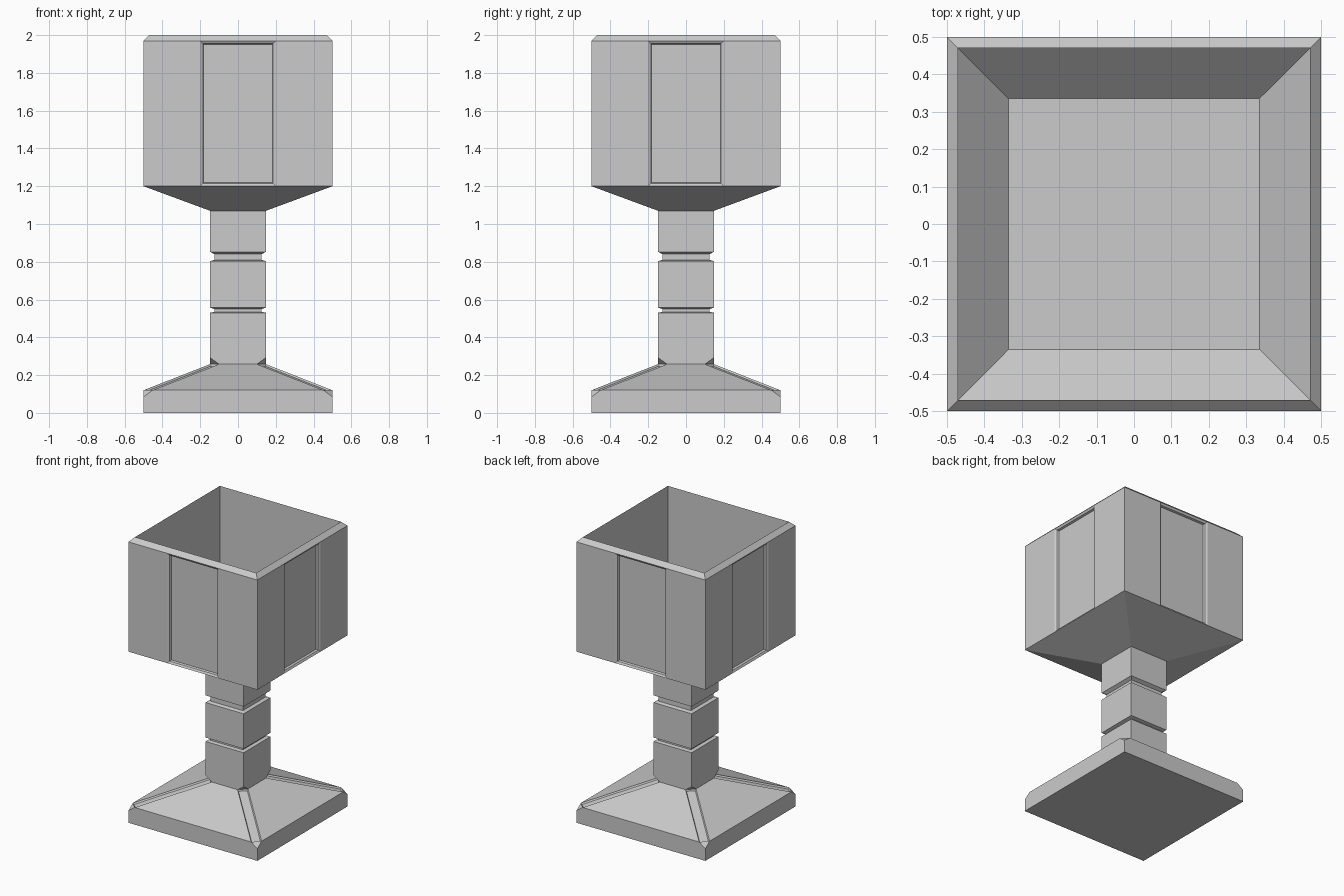
import bpy, bmesh
from mathutils import Vector

if "Cube" in bpy.data.objects:
    bpy.data.objects.remove(bpy.data.objects["Cube"])


def loft_square(bm, profile):
    """Stack square rings given as (half width, z) and bridge them with quads."""
    rings = [[bm.verts.new((sx * h, sy * h, z))
              for sx, sy in ((-1, -1), (1, -1), (1, 1), (-1, 1))]
             for h, z in profile]
    for low, high in zip(rings, rings[1:]):
        for i in range(4):
            j = (i + 1) % 4
            bm.faces.new((low[i], low[j], high[j], high[i]))
    bm.normal_update()
    return rings


def finish(bm, name):
    bm.normal_update()
    mesh = bpy.data.meshes.new(name)
    bm.to_mesh(mesh)
    bm.free()
    obj = bpy.data.objects.new(name, mesh)
    bpy.context.collection.objects.link(obj)
    return obj


# Pedestal: square foot, sloped shoulder and stem with two grooves
bm = bmesh.new()
rings = loft_square(bm, [
    (0.50, 0.0), (0.50, 0.12), (0.148, 0.258),
    (0.148, 0.53), (0.125, 0.535), (0.125, 0.55), (0.148, 0.557),
    (0.148, 0.803), (0.125, 0.81), (0.125, 0.84), (0.148, 0.853),
    (0.148, 1.07)])
bm.faces.new(rings[0][::-1])
# Narrow recessed strips along the four sloped corners
hips = [bm.edges.get((a, b)) for a, b in zip(rings[1], rings[2])]
strips = bmesh.ops.bevel(bm, geom=hips, offset=0.035, offset_type='OFFSET',
                         segments=1, profile=0.5, affect='EDGES')['faces']
strips = [f for f in strips if f.is_valid and f.calc_area() > 0.01]
bm.normal_update()
bmesh.ops.inset_individual(bm, faces=strips, thickness=0.008, depth=-0.01)
finish(bm, "pedestal")

# Cup: flared underside, straight walls, chamfered rim and hollow inside
bm = bmesh.new()
rings = loft_square(bm, [
    (0.148, 1.07), (0.50, 1.20), (0.50, 1.97), (0.47, 2.0),
    (0.47, 1.335), (0.335, 1.20)])
bm.faces.new(rings[-1])
bm.normal_update()


def outer_walls():
    return [f for f in bm.faces
            if max(abs(f.normal.x), abs(f.normal.y)) > 0.99
            and f.calc_center_median().xy.length > 0.485
            and all(max(abs(v.co.x), abs(v.co.y)) > 0.495 for v in f.verts)]


# Split each wall into two corner columns and a middle panel
for axis in (0, 1):
    for side in (-0.2, 0.2):
        normal = Vector((0, 0, 0))
        normal[axis] = 1
        walls = [f for f in outer_walls() if abs(f.normal[axis]) < 0.5]
        geom = walls + list({e for f in walls for e in f.edges}) \
                     + list({v for f in walls for v in f.verts})
        bmesh.ops.bisect_plane(bm, geom=geom, plane_co=normal * side,
                               plane_no=normal)
        bm.normal_update()

# Recess the middle panels in two steps
panels = [f for f in outer_walls()
          if min(abs(f.calc_center_median().x),
                 abs(f.calc_center_median().y)) < 0.05]
bmesh.ops.inset_individual(bm, faces=panels, thickness=0.02, depth=-0.008)
bmesh.ops.inset_individual(bm, faces=panels, thickness=0.006, depth=-0.014)
finish(bm, "cup")
